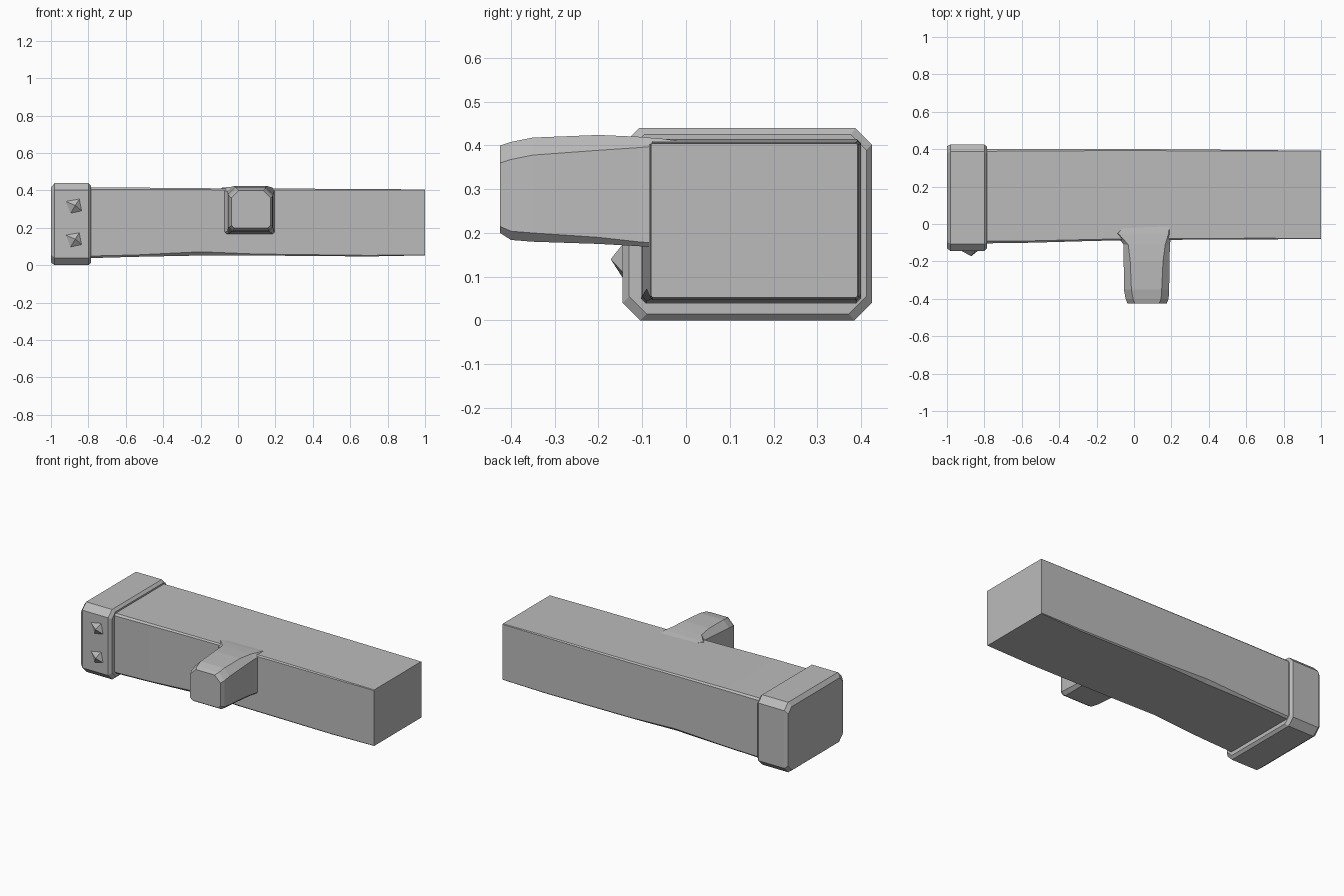
import bpy, bmesh
from mathutils import Vector

cube = bpy.data.objects.get("Cube")
if cube:
    bpy.data.objects.remove(cube, do_unlink=True)

grey = bpy.data.materials.new("weathered grey")
grey.use_nodes = True
colour = (0.5, 0.5, 0.5, 1)
grey.diffuse_color = colour
grey.node_tree.nodes["Principled BSDF"].inputs["Base Color"].default_value = colour


def section(axis, at, u0, u1, z0, z1, top, low):
    """Chamfered rectangle across the given axis."""
    pts = [(u0 + low, z0), (u1 - low, z0), (u1, z0 + low), (u1, z1 - top),
           (u1 - top, z1), (u0 + top, z1), (u0, z1 - top), (u0, z0 + low)]
    return [Vector((at, u, z) if axis == "x" else (u, at, z)) for u, z in pts]


def loft(name, axis, rows):
    """Skin a row of chamfered sections and close both ends."""
    bm = bmesh.new()
    rings = [[bm.verts.new(p) for p in section(axis, *row)] for row in rows]
    for a, b in zip(rings, rings[1:]):
        for i in range(len(a)):
            j = (i + 1) % len(a)
            bm.faces.new((a[i], a[j], b[j], b[i]))
    bm.faces.new(rings[0])
    bm.faces.new(rings[-1])
    return finish(name, bm)


def finish(name, bm):
    bmesh.ops.recalc_face_normals(bm, faces=bm.faces)
    mesh = bpy.data.meshes.new(name)
    bm.to_mesh(mesh)
    bm.free()
    mesh.materials.append(grey)
    obj = bpy.data.objects.new(name, mesh)
    bpy.context.collection.objects.link(obj)
    return obj


# Long rough-hewn beam: position, y range, z range, top and bottom chamfer
loft("beam", "x", [
    (-0.9, -0.105, 0.40, 0.035, 0.415, 0.012, 0.012),
    (-0.55, -0.1, 0.40, 0.045, 0.415, 0.01, 0.01),
    (-0.2, -0.09, 0.40, 0.052, 0.412, 0.008, 0.02),
    (0.1, -0.085, 0.40, 0.052, 0.41, 0.008, 0.008),
    (0.7, -0.082, 0.395, 0.047, 0.408, 0.006, 0.006),
    (1.0, -0.08, 0.392, 0.053, 0.405, 0.003, 0.003),
])

# Chamfered band closing one end
loft("end_cap", "x", [
    (-1.0, -0.13, 0.415, 0.015, 0.415, 0.035, 0.04),
    (-0.98, -0.145, 0.425, 0.0, 0.44, 0.038, 0.04),
    (-0.8, -0.145, 0.425, 0.0, 0.44, 0.038, 0.04),
    (-0.785, -0.13, 0.412, 0.015, 0.425, 0.035, 0.04),
])

# Short branch stub on the front
loft("branch", "y", [
    (-0.425, -0.035, 0.175, 0.2, 0.4, 0.04, 0.015),
    (-0.4, -0.045, 0.185, 0.184, 0.408, 0.04, 0.02),
    (-0.35, -0.054, 0.188, 0.18, 0.418, 0.04, 0.02),
    (-0.2, -0.055, 0.19, 0.175, 0.424, 0.035, 0.015),
    (-0.11, -0.056, 0.192, 0.17, 0.42, 0.025, 0.01),
    (-0.05, -0.1, 0.2, 0.165, 0.415, 0.015, 0.01),
    (0.04, -0.02, 0.2, 0.165, 0.402, 0.01, 0.01),
])

# Pyramid studs on the front of the band
for name, z in (("lower_stud", 0.135), ("upper_stud", 0.315)):
    bm = bmesh.new()
    base = [bm.verts.new((-0.88 + dx, -0.14, z + dz))
            for dx, dz in ((-0.05, 0.03), (-0.02, -0.045), (0.05, -0.03), (0.035, 0.045))]
    tip = bm.verts.new((-0.87, -0.172, z + 0.005))
    for i in range(4):
        bm.faces.new((base[i], base[(i + 1) % 4], tip))
    bm.faces.new(base)
    finish(name, bm)
